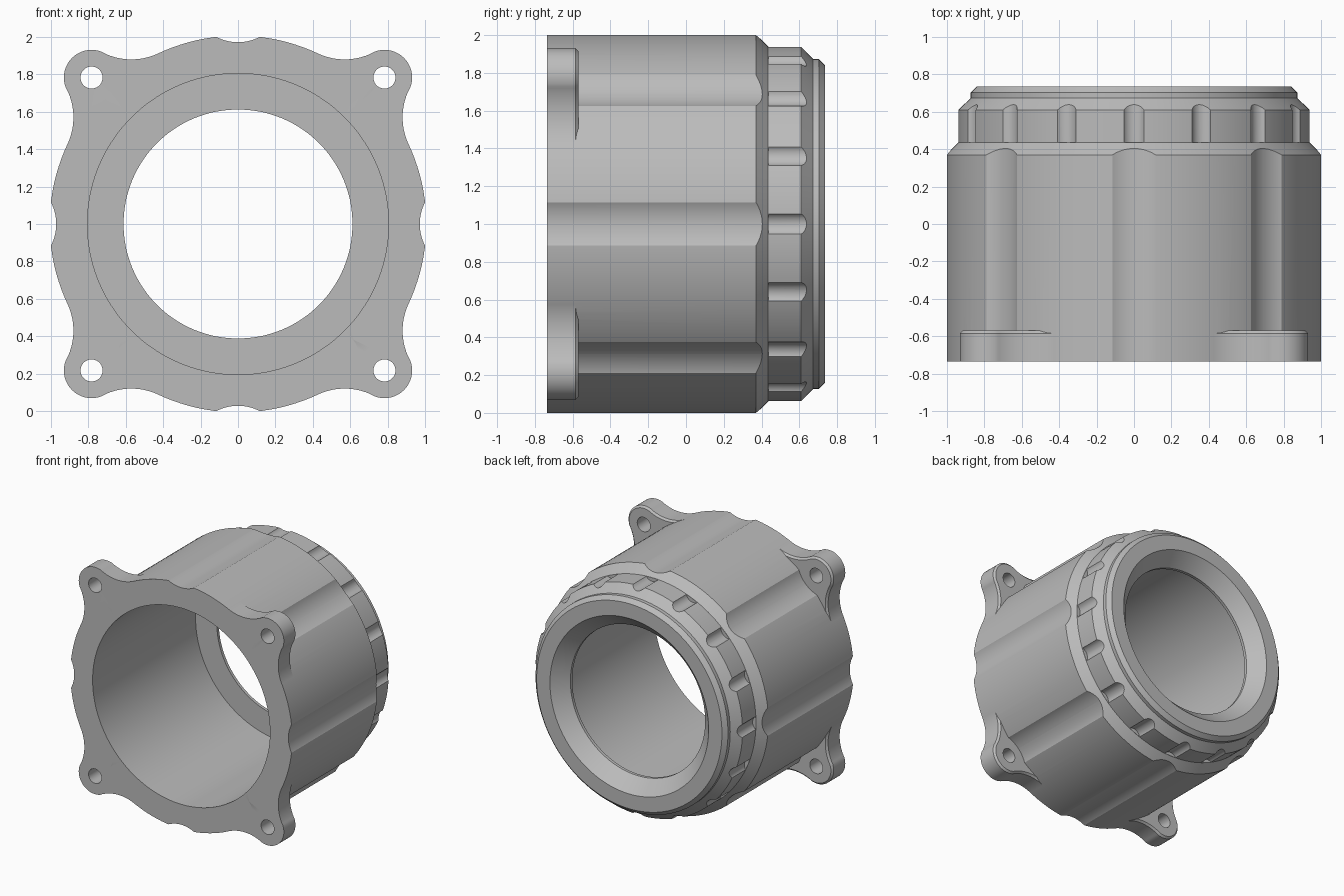
import bpy, bmesh
from math import sin, cos, pi, radians, hypot, atan2
from mathutils import Matrix, Vector

cube = bpy.data.objects.get("Cube")
if cube:
    bpy.data.objects.remove(cube, do_unlink=True)

# One grey for the whole casting
grey = bpy.data.materials.new("plain_grey")
grey.use_nodes = True
colour = (0.5, 0.5, 0.5, 1)
grey.diffuse_color = colour
grey.node_tree.nodes["Principled BSDF"].inputs["Base Color"].default_value = colour

FRONT, BACK = -0.735, 0.735
AXIS = Matrix.Translation((0, 0, 1))


def finish(bm, name):
    bmesh.ops.recalc_face_normals(bm, faces=bm.faces)
    bm.transform(AXIS)
    mesh = bpy.data.meshes.new(name)
    bm.to_mesh(mesh)
    bm.free()
    mesh.materials.append(grey)
    ob = bpy.data.objects.new(name, mesh)
    bpy.context.collection.objects.link(ob)
    return ob


def arc(cx, cz, r, start, end, steps):
    return [(cx + r * cos(a), cz + r * sin(a))
            for a in (start + (end - start) * i / steps for i in range(steps + 1))]


def loft(bm, layers, turn=0):
    """Skin closed outlines, each given as (y, [(x, z), ...]), turned about the axis."""
    spin = Matrix.Rotation(turn, 3, 'Y')
    rings = [[bm.verts.new(spin @ Vector((x, y, z))) for x, z in pts] for y, pts in layers]
    for a, b in zip(rings, rings[1:]):
        n = len(a)
        for i in range(n):
            bm.faces.new((a[i], a[(i + 1) % n], b[(i + 1) % n], b[i]))
    bm.faces.new(rings[0])
    bm.faces.new(rings[-1])


def rod(bm, cx, cz, r, y0, y1, turn, steps):
    pts = arc(cx, cz, r, 0, 2 * pi, steps)[:-1]
    loft(bm, [(y0, pts), (y1, pts)], turn)


def combine(ob, other, operation):
    mod = ob.modifiers.new(operation.lower(), 'BOOLEAN')
    mod.operation, mod.solver, mod.object = operation, 'EXACT', other
    bpy.context.view_layer.objects.active = ob
    bpy.ops.object.modifier_apply(modifier=mod.name)
    bpy.data.objects.remove(other, do_unlink=True)


# Housing: turned ring section (radius, y), outside then bore
R_BODY = 1.007
profile = [(R_BODY, FRONT), (R_BODY, 0.37), (0.94, 0.435), (0.94, 0.61),
           (0.873, 0.673), (0.873, 0.703), (0.841, BACK), (0.72, BACK),
           (0.612, 0.625), (0.612, 0.6), (0.805, 0.6), (0.805, FRONT)]
bm = bmesh.new()
pts = [bm.verts.new((r, y, 0)) for r, y in profile]
edges = [bm.edges.new((pts[i - 1], pts[i])) for i in range(len(pts))]
bmesh.ops.spin(bm, geom=pts + edges, cent=(0, 0, 0), axis=(0, 1, 0),
               angle=2 * pi, steps=144)
bmesh.ops.remove_doubles(bm, verts=bm.verts, dist=0.0001)
housing = finish(bm, "housing")

# Eight long grooves in the wall and sixteen grip slots in the rear collar
bm = bmesh.new()
for i in range(8):
    rod(bm, 0, 1.222, 0.25, FRONT - 0.1, 0.43, i * pi / 4, 96)
for i in range(16):
    rod(bm, 0, 0.975, 0.065, 0.437, 0.72, i * pi / 8, 40)
combine(housing, finish(bm, "groove_cutter"), 'DIFFERENCE')

# Four mounting lugs, blended into the wall by concave arcs, with a bevelled back edge
LUG, R_LUG = 0.783, 0.148
FX, FZ, R_FILLET = 1.217, 0.57, 0.337
to_wall = atan2(-FZ, -FX) + 2 * pi
to_lug = atan2(LUG - FZ, LUG - FX)


def lug_outline(inset):
    r = R_FILLET + inset
    side = arc(FX, FZ, r, to_wall, to_lug, 16)
    tip = arc(LUG, LUG, R_LUG - inset, to_lug - pi, pi * 1.5 - to_lug, 28)
    other = [(z, x) for x, z in reversed(side)]
    return side + tip[1:-1] + other + [(0.62, 0.62)]


bm = bmesh.new()
for i in range(4):
    loft(bm, [(FRONT, lug_outline(0)), (-0.585, lug_outline(0)),
              (-0.57, lug_outline(0.015))], i * pi / 2)
combine(housing, finish(bm, "mounting_lugs"), 'UNION')

# Bolt holes
bm = bmesh.new()
for i in range(4):
    rod(bm, LUG, LUG, 0.059, FRONT - 0.1, -0.5, i * pi / 2, 40)
combine(housing, finish(bm, "bolt_hole_cutter"), 'DIFFERENCE')

# Smooth curved walls, crisp edges
for ob in bpy.context.selected_objects:
    ob.select_set(False)
housing.select_set(True)
bpy.context.view_layer.objects.active = housing
bpy.ops.object.shade_smooth_by_angle(angle=radians(25))
